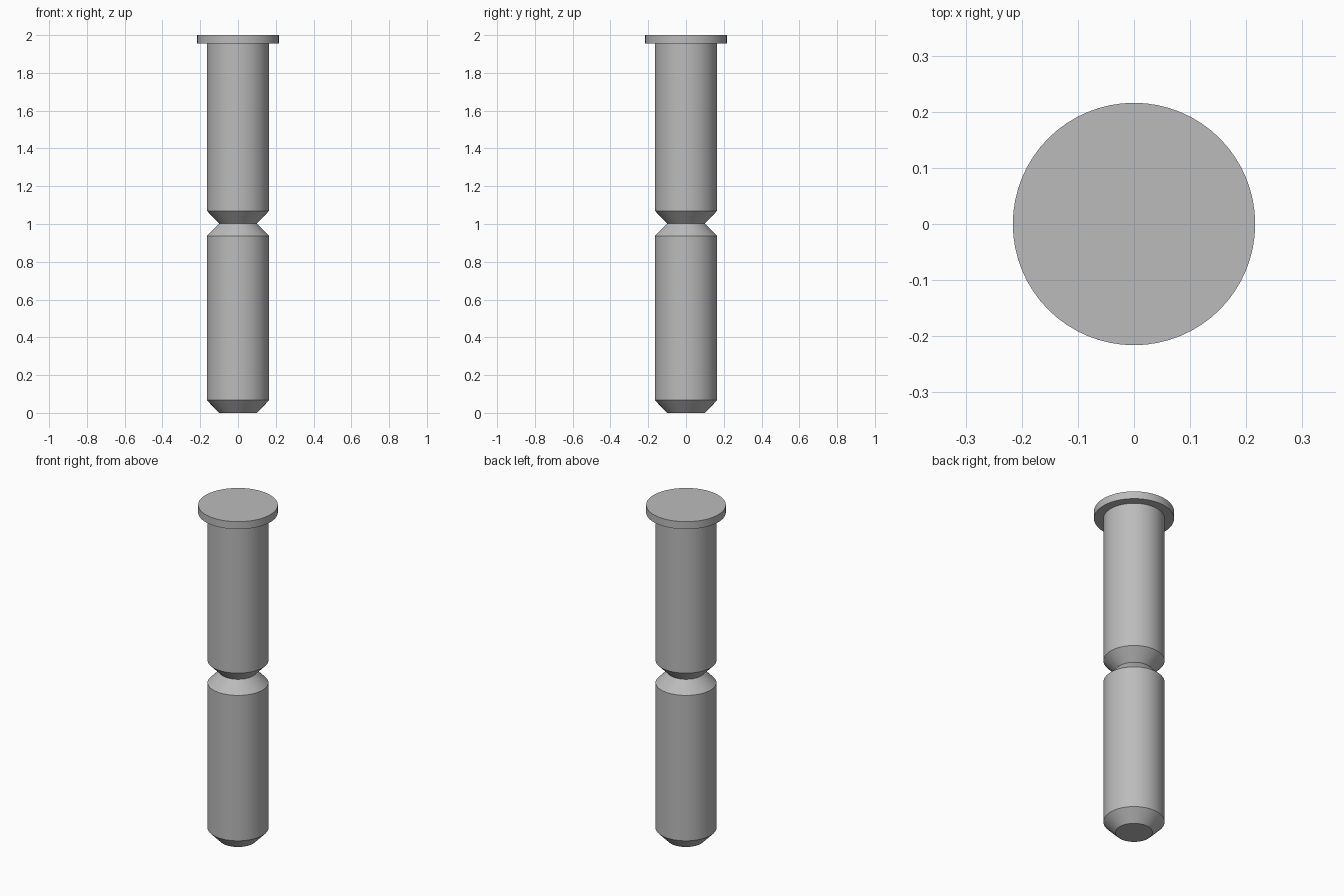
import bpy
import bmesh
import math

cube = bpy.data.objects.get("Cube")
if cube:
    bpy.data.objects.remove(cube, do_unlink=True)

SIDES = 64

steel = bpy.data.materials.new("plain grey steel")
steel.use_nodes = True
GREY = (0.5, 0.5, 0.5, 1.0)
steel.diffuse_color = GREY
steel.node_tree.nodes["Principled BSDF"].inputs["Base Color"].default_value = GREY


def turned_part(name, profile):
    """Lathe a (radius, height) profile around z, with flat end caps."""
    bm = bmesh.new()
    rings = []
    for r, z in profile:
        rings.append([bm.verts.new((r * math.cos(a), r * math.sin(a), z))
                      for a in (math.tau * i / SIDES for i in range(SIDES))])
    for low, high in zip(rings, rings[1:]):
        for i in range(SIDES):
            j = (i + 1) % SIDES
            bm.faces.new((low[i], low[j], high[j], high[i]))
    bm.faces.new(rings[0][::-1])
    bm.faces.new(rings[-1])
    mesh = bpy.data.meshes.new(name)
    bm.to_mesh(mesh)
    bm.free()
    mesh.materials.append(steel)
    obj = bpy.data.objects.new(name, mesh)
    bpy.context.collection.objects.link(obj)
    bpy.ops.object.select_all(action="DESELECT")
    obj.select_set(True)
    bpy.context.view_layer.objects.active = obj
    bpy.ops.object.shade_smooth_by_angle(angle=math.radians(30))
    return obj


BODY, NECK, HEAD = 0.165, 0.1, 0.216

# Shank with chamfered tip, break-off groove at mid height, and flat head
turned_part("grooved_pin", [
    (NECK, 0.0), (BODY, 0.067),
    (BODY, 0.937), (NECK, 1.003), (BODY, 1.07),
    (BODY, 1.955), (HEAD, 1.955), (HEAD, 2.0),
])
